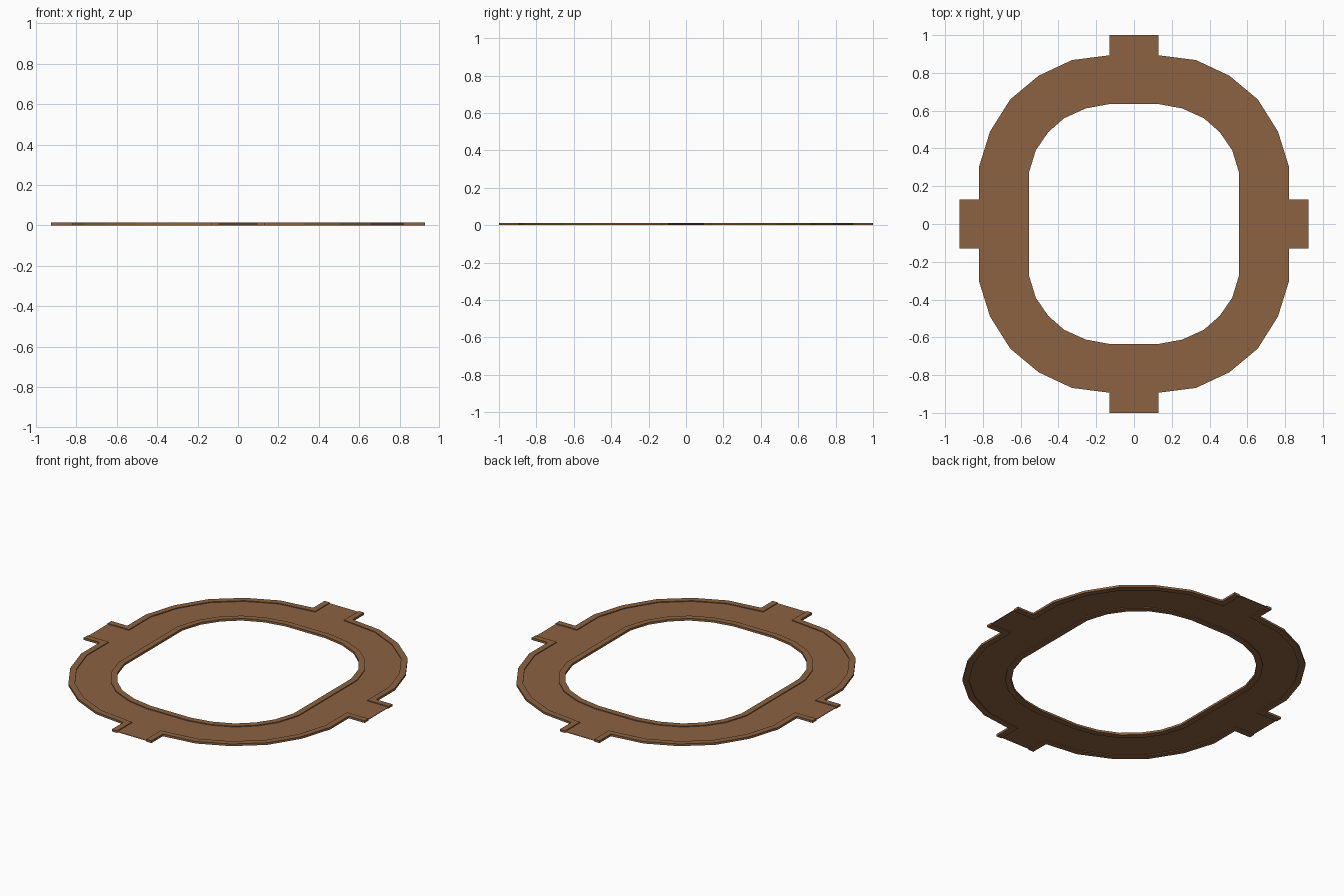
import bpy, bmesh
from mathutils import Vector

if "Cube" in bpy.data.objects:
    bpy.data.objects.remove(bpy.data.objects["Cube"])

# One flat colour
brown = bpy.data.materials.new("warm_brown")
brown.diffuse_color = (0.26, 0.122, 0.052, 1)
brown.use_nodes = True
brown.node_tree.nodes["Principled BSDF"].inputs["Base Color"].default_value = brown.diffuse_color

# Quarter outlines, from the back tab round to the right tab
T = 0.13
OUTER = [(T, .893), (.328, .868), (.505, .785), (.655, .66), (.762, .49), (.82, .305), (.82, T)]
INNER = [(T, .635), (.255, .612), (.37, .56), (.455, .485), (.52, .39), (.557, .27), (.557, T)]
END_X, END_Y = 0.925, 1.0
KERB = 0.035
TOP = 0.013
ROAD_LOW, ROAD_HIGH = 0.005, 0.008
SIGNS = [(1, 1), (1, -1), (-1, -1), (-1, 1)]


def finish(bm, name):
    bmesh.ops.remove_doubles(bm, verts=bm.verts, dist=1e-5)
    bmesh.ops.recalc_face_normals(bm, faces=bm.faces)
    me = bpy.data.meshes.new(name)
    bm.to_mesh(me)
    bm.free()
    me.materials.append(brown)
    ob = bpy.data.objects.new(name, me)
    bpy.context.collection.objects.link(ob)
    return ob


def offset(path, d, closed):
    """Mitred copy of a path, shifted d to the right of its direction."""
    pts = [Vector(p) for p in path]
    n = len(pts)
    out = []
    for i, p in enumerate(pts):
        normals = []
        for a, b in ((i - 1, i), (i, i + 1)):
            if closed or (a >= 0 and b < n):
                t = (pts[b % n] - pts[a % n]).normalized()
                normals.append(Vector((t.y, -t.x)))
        m = sum(normals, Vector((0, 0))).normalized()
        out.append(p + m * (d / m.dot(normals[0])))
    return out


def kerb(name, path, d, closed, signs):
    """Raised strip of rectangular section following a path."""
    other = offset(path, d, closed)
    bm = bmesh.new()
    for sx, sy in signs:
        rings = []
        for p, q in zip(path, other):
            rings.append([bm.verts.new((c[0] * sx, c[1] * sy, z))
                          for c, z in ((p, 0), (q, 0), (q, TOP), (p, TOP))])
        n = len(rings)
        for i in range(n if closed else n - 1):
            a, b = rings[i], rings[(i + 1) % n]
            for k in range(4):
                bm.faces.new((a[k], a[(k + 1) % 4], b[(k + 1) % 4], b[k]))
        if not closed:
            bm.faces.new(rings[0])
            bm.faces.new(rings[-1])
    return finish(bm, name)


# Road surface: thin ring with four tabs, set between the kerb heights
bm = bmesh.new()


def plate(corners):
    bm.faces.new([bm.verts.new((x, y, ROAD_LOW)) for x, y in corners])


for sx, sy in SIGNS:
    for i in range(len(OUTER) - 1):
        quad = [OUTER[i], OUTER[i + 1], INNER[i + 1], INNER[i]]
        plate([(x * sx, y * sy) for x, y in quad])
for s in (1, -1):
    ys = [INNER[0][1], OUTER[0][1], END_Y]
    xs = [INNER[-1][0], OUTER[-1][0], END_X]
    for a, b in zip(ys, ys[1:]):
        plate([(-T, a * s), (T, a * s), (T, b * s), (-T, b * s)])
    for a, b in zip(xs, xs[1:]):
        plate([(a * s, -T), (b * s, -T), (b * s, T), (a * s, T)])
bmesh.ops.remove_doubles(bm, verts=bm.verts, dist=1e-5)
bmesh.ops.recalc_face_normals(bm, faces=bm.faces)
ext = bmesh.ops.extrude_face_region(bm, geom=bm.faces[:], use_keep_orig=True)
for v in ext["geom"]:
    if isinstance(v, bmesh.types.BMVert):
        v.co.z = ROAD_HIGH
finish(bm, "road_surface")

# Outer kerbs: one per quarter, left open at the tab ends
outer_path = [(T, END_Y)] + OUTER + [(END_X, T)]
kerb("outer_kerbs", outer_path, KERB, False, SIGNS)

# Inner kerb: closed loop round the hole
loop = []
for k, (sx, sy) in enumerate(SIGNS):
    q = [(x * sx, y * sy) for x, y in INNER[:-1]]
    loop += q if k % 2 == 0 else q[::-1]
kerb("inner_kerb", loop, -KERB, True, [(1, 1)])
